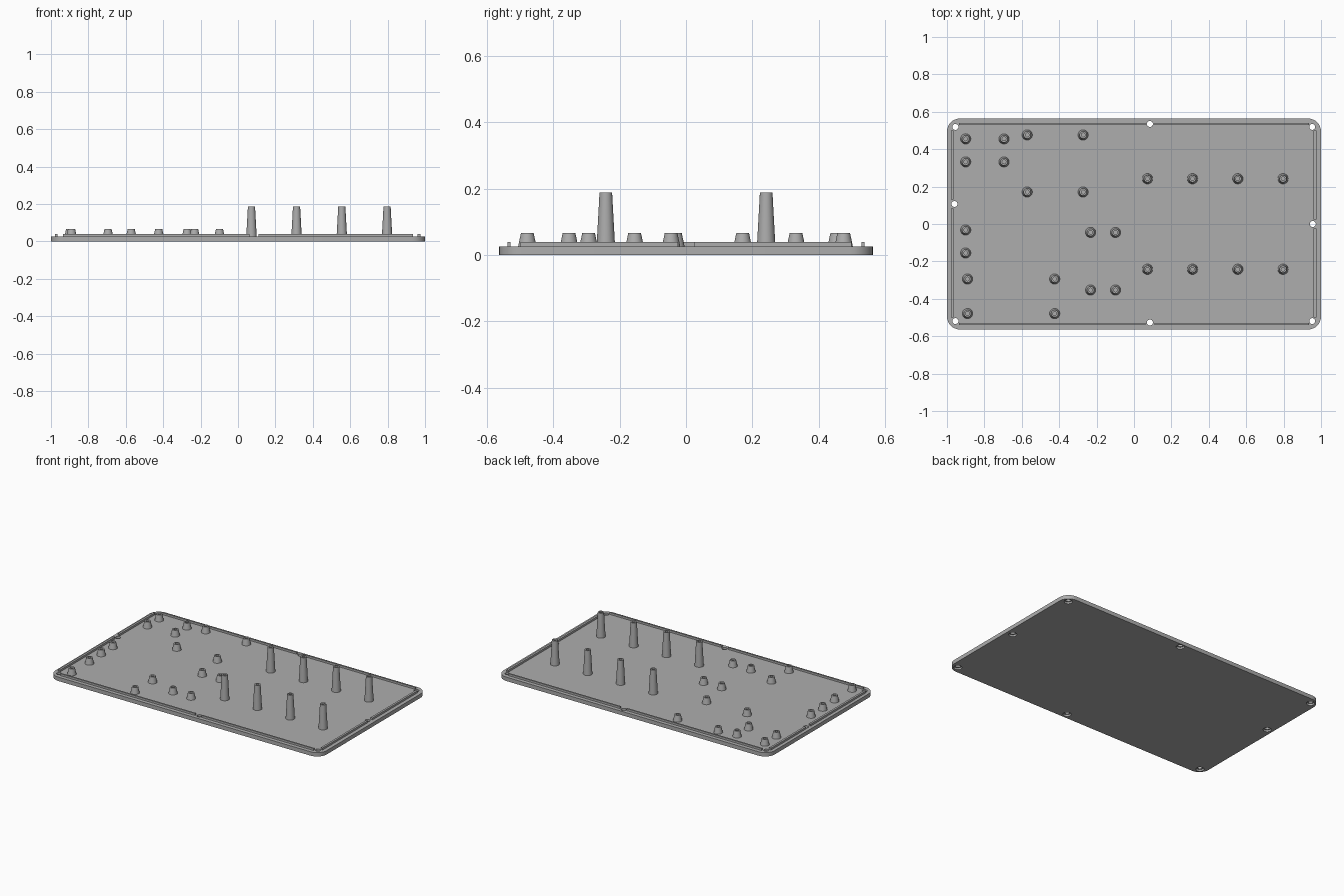
import bpy, bmesh, math
from mathutils import Matrix

if "Cube" in bpy.data.objects:
    bpy.data.objects.remove(bpy.data.objects["Cube"])

PLATE_TOP, LIP_TOP = 0.026, 0.039
HALF_X, HALF_Y, CORNER = 1.0, 0.564, 0.07

grey = bpy.data.materials.new("grey plastic")
grey.diffuse_color = (0.42, 0.42, 0.42, 1)
grey.use_nodes = True
grey.node_tree.nodes["Principled BSDF"].inputs["Base Color"].default_value = grey.diffuse_color


def finish(name, bm):
    bmesh.ops.recalc_face_normals(bm, faces=bm.faces)
    mesh = bpy.data.meshes.new(name)
    bm.to_mesh(mesh)
    bm.free()
    mesh.materials.append(grey)
    ob = bpy.data.objects.new(name, mesh)
    bpy.context.collection.objects.link(ob)
    return ob


def smooth(ob):
    bpy.ops.object.select_all(action='DESELECT')
    ob.select_set(True)
    bpy.context.view_layer.objects.active = ob
    bpy.ops.object.shade_smooth_by_angle(angle=math.radians(35))


def lathe(name, profile, x, y, sides=32):
    """Revolve a closed (radius, z) loop around a vertical axis at x, y."""
    bm = bmesh.new()
    rings = []
    for r, z in profile:
        if r == 0:
            rings.append([bm.verts.new((x, y, z))] * sides)
        else:
            rings.append([bm.verts.new((x + r * math.cos(a), y + r * math.sin(a), z))
                          for a in (math.tau * i / sides for i in range(sides))])
    for lower, upper in zip(rings, rings[1:]):
        for i in range(sides):
            j = (i + 1) % sides
            corners = [lower[i], lower[j], upper[j], upper[i]]
            bm.faces.new(list(dict.fromkeys(corners)))
    return finish(name, bm)


# Base plate with rounded corners
bm = bmesh.new()
outline = []
for k, (sx, sy) in enumerate([(1, 1), (-1, 1), (-1, -1), (1, -1)]):
    for i in range(9):
        a = math.radians(90 * k + 90 * i / 8)
        outline.append(bm.verts.new((sx * (HALF_X - CORNER) + CORNER * math.cos(a),
                                     sy * (HALF_Y - CORNER) + CORNER * math.sin(a), 0)))
face = bm.faces.new(outline)
top = bmesh.ops.extrude_face_region(bm, geom=[face])
bmesh.ops.translate(bm, vec=(0, 0, PLATE_TOP),
                    verts=[v for v in top["geom"] if isinstance(v, bmesh.types.BMVert)])
base_plate = finish("base_plate", bm)

# Counterbored screw holes cut through the plate
screw_holes = [(x, y) for x in (-0.955, 0.953) for y in (-0.519, 0.519)]
screw_holes += [(0.085, 0.535), (0.085, -0.527), (-0.96, 0.107), (0.956, 0.0)]
for x, y in screw_holes:
    cutter = lathe("screw_hole_cutter",
                   [(0, -0.02), (0.025, -0.02), (0.025, 0.012), (0.016, 0.012),
                    (0.016, 0.06), (0, 0.06)], x, y, 24)
    cutter.hide_render = True
    cutter.hide_set(True)
    cut = base_plate.modifiers.new("screw hole", 'BOOLEAN')
    cut.operation, cut.solver, cut.object = 'DIFFERENCE', 'EXACT', cutter
smooth(base_plate)


# Locating lip, interrupted at each mid-side screw hole
def lip(name, x0, x1, y0, y1):
    bm = bmesh.new()
    z0 = PLATE_TOP - 0.003
    bmesh.ops.create_cube(bm, size=1, matrix=Matrix.Translation(
        ((x0 + x1) / 2, (y0 + y1) / 2, (z0 + LIP_TOP) / 2))
        @ Matrix.Diagonal((x1 - x0, y1 - y0, LIP_TOP - z0, 1)))
    finish(name, bm)


GAP = 0.024
for side, y in (("front", -0.534), ("back", 0.534)):
    lip(side + "_lip_left", -0.935, 0.085 - GAP, y - 0.005, y + 0.005)
    lip(side + "_lip_right", 0.085 + GAP, 0.935, y - 0.005, y + 0.005)
for side, x, gap_y in (("left", -0.971, 0.107), ("right", 0.968, 0.0)):
    lip(side + "_lip_front", x - 0.007, x + 0.007, -0.5, gap_y - GAP)
    lip(side + "_lip_back", x - 0.007, x + 0.007, gap_y + GAP, 0.5)


# Hollow tapered screw bosses
def boss(name, x, y, height):
    z0 = PLATE_TOP - 0.002
    smooth(lathe(name, [(0.028, z0), (0.019, height), (0.010, height),
                        (0.010, PLATE_TOP + 0.004), (0, PLATE_TOP + 0.004)], x, y))


for x in (0.072, 0.313, 0.555, 0.797):
    for y in (-0.242, 0.242):
        boss("tall_boss", x, y, 0.188)

# Short bosses in rectangular groups: x positions, y positions
for xs, ys in [((-0.90, -0.695), (0.332, 0.455)),
               ((-0.571, -0.272), (0.171, 0.476)),
               ((-0.90,), (-0.032, -0.155)),
               ((-0.89, -0.424), (-0.294, -0.479)),
               ((-0.232, -0.099), (-0.045, -0.353))]:
    for x in xs:
        for y in ys:
            boss("short_boss", x, y, 0.067)
